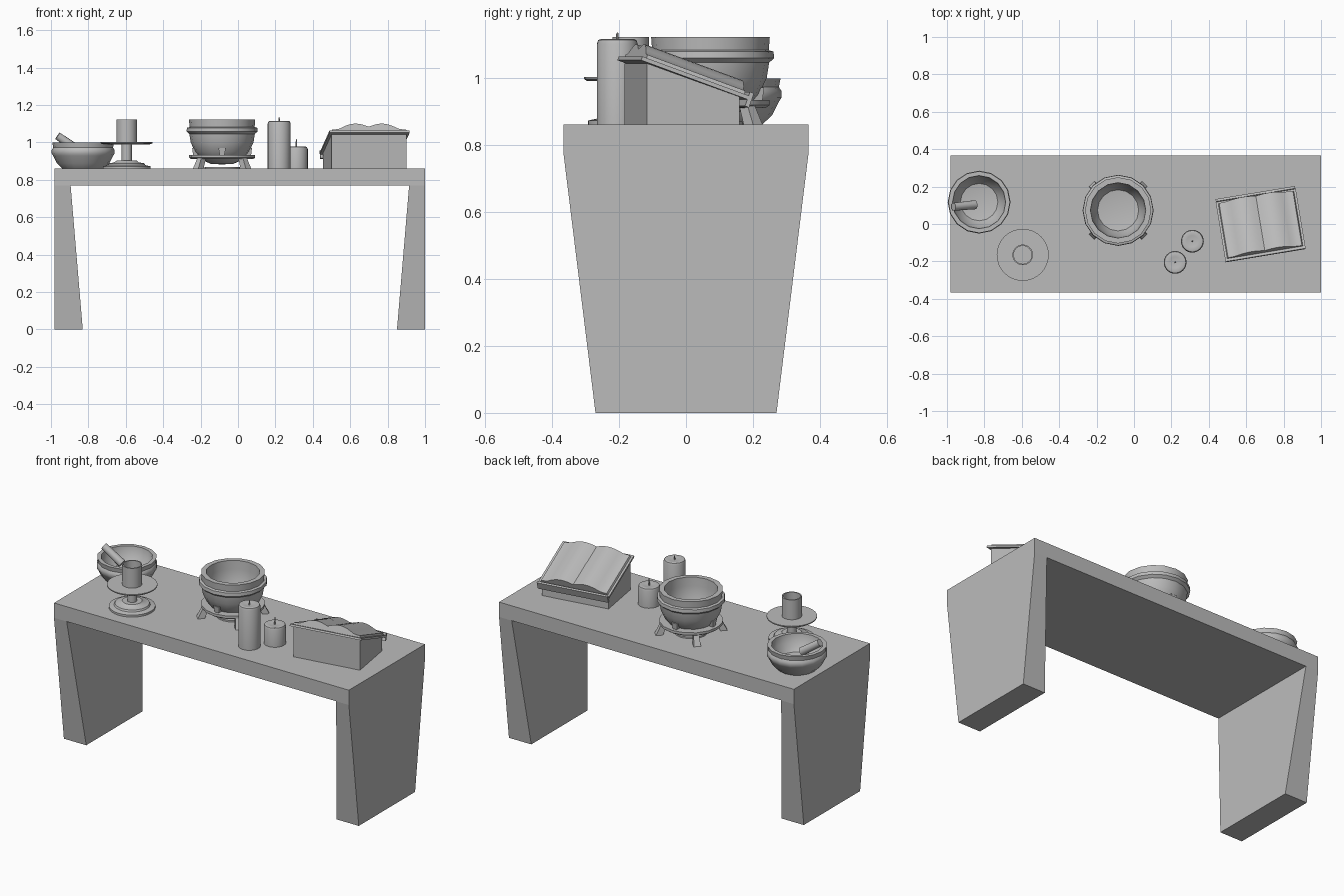
import bpy, bmesh, math
from mathutils import Matrix, Vector

cube = bpy.data.objects.get("Cube")
if cube:
    bpy.data.objects.remove(cube)

grey = bpy.data.materials.new("plain grey")
grey.use_nodes = True
grey.diffuse_color = (0.5, 0.5, 0.5, 1)
grey.node_tree.nodes["Principled BSDF"].inputs["Base Color"].default_value = (0.5, 0.5, 0.5, 1)

TOP = 0.86      # height of the table surface


def finish(name, bm, matrix=Matrix(), smooth=None):
    bmesh.ops.remove_doubles(bm, verts=bm.verts, dist=1e-5)
    bmesh.ops.recalc_face_normals(bm, faces=bm.faces)
    mesh = bpy.data.meshes.new(name)
    bm.to_mesh(mesh)
    bm.free()
    mesh.materials.append(grey)
    ob = bpy.data.objects.new(name, mesh)
    bpy.context.collection.objects.link(ob)
    ob.matrix_world = matrix
    if smooth:
        bpy.ops.object.select_all(action='DESELECT')
        ob.select_set(True)
        bpy.context.view_layer.objects.active = ob
        bpy.ops.object.shade_smooth_by_angle(angle=math.radians(smooth))
    return ob


def lathe(name, x, y, profile, sides=32, z=TOP, smooth=35):
    bm = bmesh.new()
    vs = [bm.verts.new((r, 0, h)) for r, h in profile]
    es = [bm.edges.new(pair) for pair in zip(vs, vs[1:])]
    bmesh.ops.spin(bm, geom=vs + es, cent=(0, 0, 0), axis=(0, 0, 1),
                   angle=math.tau, steps=sides, use_duplicate=False)
    return finish(name, bm, Matrix.Translation((x, y, z)), smooth)


def extrude(name, outline, to_3d, depth, matrix=Matrix(), smooth=None):
    """Closed 2D outline placed by to_3d, then extruded along depth."""
    bm = bmesh.new()
    face = bm.faces.new([bm.verts.new(to_3d(*p)) for p in outline])
    new = bmesh.ops.extrude_face_region(bm, geom=[face])["geom"]
    bmesh.ops.translate(bm, vec=depth, verts=[v for v in new if isinstance(v, bmesh.types.BMVert)])
    return finish(name, bm, matrix, smooth)


def taper_box(name, bottom, top, z0, z1, matrix=Matrix()):
    """Box between two rectangles given as (x0, x1, y0, y1)."""
    bm = bmesh.new()
    vs = [bm.verts.new((x, y, z)) for (a, b, c, d), z in ((bottom, z0), (top, z1))
          for x, y in ((a, c), (b, c), (b, d), (a, d))]
    bm.faces.new(vs[:4])
    bm.faces.new(vs[4:])
    for i in range(4):
        j = (i + 1) % 4
        bm.faces.new((vs[i], vs[j], vs[j + 4], vs[i + 4]))
    return finish(name, bm, matrix)


# Table: slab and two tapering end legs
slab = (-0.98, 1.0, -0.365, 0.365)
taper_box("table_top", slab, slab, 0.77, TOP)
taper_box("right_leg", (-0.98, -0.83, -0.27, 0.27), (-0.98, -0.895, -0.365, 0.365), 0, 0.77)
taper_box("left_leg", (0.85, 1.0, -0.27, 0.27), (0.915, 1.0, -0.365, 0.365), 0, 0.77)

# Mortar and pestle
lathe("mortar_bowl", -0.828, 0.117,
      [(0, 0), (0.11, 0), (0.14, 0.028), (0.16, 0.068), (0.168, 0.08), (0.168, 0.1),
       (0.16, 0.112), (0.165, 0.138), (0.142, 0.138), (0.135, 0.09), (0.1, 0.045), (0, 0.03)], 16)
a, b = Vector((-0.965, 0.092, 1.035)), Vector((-0.85, 0.103, 0.955))
bm = bmesh.new()
bmesh.ops.create_cone(bm, cap_ends=True, segments=12, radius1=0.024, radius2=0.021, depth=(b - a).length)
finish("pestle", bm, Matrix.Translation((a + b) / 2) @ (a - b).to_track_quat('Z', 'Y').to_matrix().to_4x4(), 35)

# Candle holder with drip plate and open cup
lathe("candle_holder", -0.595, -0.165,
      [(0, 0), (0.128, 0), (0.128, 0.012), (0.1, 0.018), (0.095, 0.028), (0.065, 0.033), (0.055, 0.042),
       (0.027, 0.042), (0.027, 0.128), (0.13, 0.13), (0.139, 0.136), (0.139, 0.142), (0.055, 0.142),
       (0.055, 0.262), (0.048, 0.262), (0.048, 0.17), (0, 0.17)])

# Cauldron on its footed ring
CX, CY = -0.085, 0.073
lathe("cauldron", CX, CY,
      [(0, 0.022), (0.06, 0.025), (0.105, 0.045), (0.145, 0.09), (0.168, 0.14), (0.175, 0.185),
       (0.19, 0.198), (0.188, 0.218), (0.174, 0.222), (0.177, 0.262), (0.148, 0.262), (0.145, 0.21),
       (0.138, 0.14), (0.11, 0.085), (0, 0.07)], 16)
lathe("stand_ring", CX, CY,
      [(0.115, 0.05), (0.165, 0.05), (0.176, 0.058), (0.176, 0.073), (0.115, 0.073), (0.115, 0.05)], 16)
lathe("stand_burner", CX, CY, [(0, 0), (0.095, 0), (0.095, 0.009), (0, 0.009)], 16)
for i in range(4):
    turn = Matrix.Translation((CX, CY, TOP)) @ Matrix.Rotation(math.pi * (0.25 + i / 2), 4, 'Z')
    taper_box(f"stand_foot_{i + 1}", (0.16, 0.2, -0.02, 0.02), (0.135, 0.17, -0.015, 0.015), 0, 0.06, turn)
    turn = turn @ Matrix.Rotation(math.pi / 4, 4, 'Z')
    taper_box(f"stand_prong_{i + 1}", (0.12, 0.155, -0.012, 0.012), (0.135, 0.16, -0.02, 0.02), 0.07, 0.11, turn)

# Candles with wicks
for name, x, y, h in (("tall", 0.22, -0.205, 0.255), ("short", 0.312, -0.092, 0.117)):
    lathe(name + "_candle", x, y, [(0, 0), (0.061, 0), (0.061, h - 0.014), (0.057, h - 0.003),
                                   (0.05, h), (0.03, h - 0.004), (0, h - 0.006)], 24)
    lathe(name + "_wick", x, y, [(0, h - 0.01), (0.004, h - 0.01), (0.003, h + 0.018 + (h < 0.2) * 0.02),
                                 (0, h + 0.02 + (h < 0.2) * 0.02)], 8)

# Wedge-shaped reading stand, its low side to the back
place = Matrix.Translation((0.678, -0.012, TOP)) @ Matrix.Rotation(math.radians(9.4), 4, 'Z')
extrude("book_stand", [(-0.14, 0), (0.14, 0), (0.14, 0.083), (-0.14, 0.183)],
        lambda y, z: Vector((-0.203, y, z)), (0.406, 0, 0), place)

# Open book lying on the slope
slope = place @ Matrix.Translation((0, 0, 0.133)) @ Matrix.Rotation(math.radians(-20), 4, 'X')
cover = (-0.217, 0.217, -0.17, 0.172)
taper_box("book_cover", cover, cover, 0.001, 0.013, slope)
taper_box("book_ledge", (-0.215, 0.215, 0.172, 0.185), (-0.215, 0.215, 0.172, 0.185), -0.02, 0.025, slope)


def page_height(t):
    """Page surface across one half: t = 0 at the gutter, 1 at the outer edge."""
    return 0.036 + 0.026 * math.sin(math.pi * min(1, t * 1.15 + 0.05)) - 0.012 * t


STEPS = 10
for name, s in (("right", -1), ("left", 1)):
    curve = [(s * 0.2 * i / STEPS, page_height(i / STEPS)) for i in range(STEPS + 1)]
    extrude(name + "_pages", curve + [(s * 0.205, 0.013), (0, 0.013)],
            lambda x, z: Vector((x, -0.155, z)), (0, 0.315, 0), slope, 30)

# Loose leaf with a slanted edge on the right-hand pages
bm = bmesh.new()
rows = []
for i in range(STEPS + 1):
    t = i / STEPS
    rows.append([bm.verts.new((-0.2 * t, y, page_height(t) + 0.003)) for y in (-0.02 + 0.12 * t, 0.158)])
for p, q in zip(rows, rows[1:]):
    bm.faces.new((p[0], p[1], q[1], q[0]))
finish("loose_leaf", bm, slope, 30)
